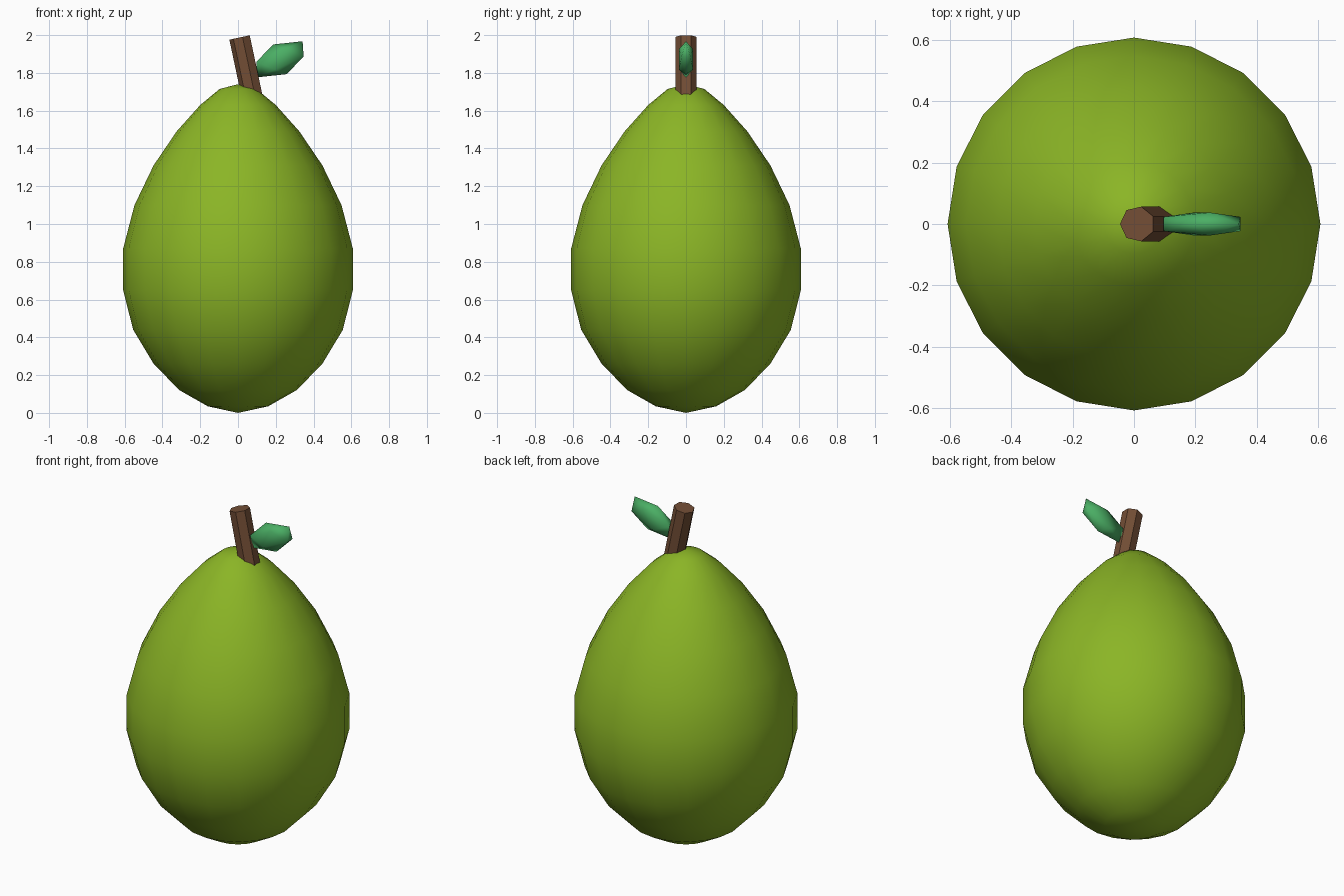
import bpy, bmesh, math
from mathutils import Matrix

if "Cube" in bpy.data.objects:
    bpy.data.objects.remove(bpy.data.objects["Cube"])


def material(name, rgb):
    m = bpy.data.materials.new(name)
    m.diffuse_color = (*rgb, 1)
    m.use_nodes = True
    m.node_tree.nodes["Principled BSDF"].inputs["Base Color"].default_value = m.diffuse_color
    return m


def finish(name, bm, mat, smooth, matrix=Matrix()):
    bm.transform(matrix)
    bmesh.ops.recalc_face_normals(bm, faces=bm.faces)
    for f in bm.faces:
        f.smooth = smooth
    me = bpy.data.meshes.new(name)
    bm.to_mesh(me)
    bm.free()
    me.materials.append(mat)
    ob = bpy.data.objects.new(name, me)
    bpy.context.collection.objects.link(ob)
    return ob


def lathe(profile, sides, phase=0.0):
    """Revolve (radius, z) points about z; radius 0 makes a pole, open ends get caps."""
    bm = bmesh.new()
    rings = []
    for r, z in profile:
        if r == 0:
            rings.append([bm.verts.new((0, 0, z))] * sides)
        else:
            rings.append([bm.verts.new((r * math.cos(phase + math.tau * i / sides),
                                        r * math.sin(phase + math.tau * i / sides), z))
                          for i in range(sides)])
    for a, b in zip(rings, rings[1:]):
        for i in range(sides):
            j = (i + 1) % sides
            bm.faces.new(list(dict.fromkeys((a[i], a[j], b[j], b[i]))))
    for ring in (rings[0], rings[-1]):
        if ring[0] is not ring[1]:
            bm.faces.new(ring)
    return bm


skin = material("lime_green_skin", (0.258, 0.462, 0.019))
bark = material("brown_stem", (0.17, 0.076, 0.036))
green = material("leaf_green", (0.07, 0.43, 0.13))

# Fruit body: smooth lathe with 20 sides
profile = [(0, 0), (0.16, 0.035), (0.31, 0.12), (0.447, 0.26), (0.555, 0.44),
           (0.608, 0.65), (0.608, 0.87), (0.548, 1.10), (0.447, 1.31),
           (0.325, 1.49), (0.20, 1.63), (0.097, 1.715), (0, 1.74)]
finish("fruit_body", lathe(profile, 20), skin, True)

# Stem: leaning faceted cylinder, sunk into the body
stem_matrix = Matrix.Translation((0.011, 0, 1.988)) @ Matrix.Rotation(math.radians(-12), 4, 'Y')
finish("stem", lathe([(0.058, -0.38), (0.058, 0)], 7, math.pi), bark, False, stem_matrix)

# Leaf: stretched icosahedron tilted upwards
leaf = bmesh.new()
bmesh.ops.create_icosphere(leaf, subdivisions=1, radius=1)
leaf_matrix = (Matrix.Translation((0.222, 0, 1.872))
               @ Matrix.Rotation(math.radians(-24), 4, 'Y')
               @ Matrix.Diagonal((0.166, 0.044, 0.086, 1)))
finish("leaf", leaf, green, True, leaf_matrix)
